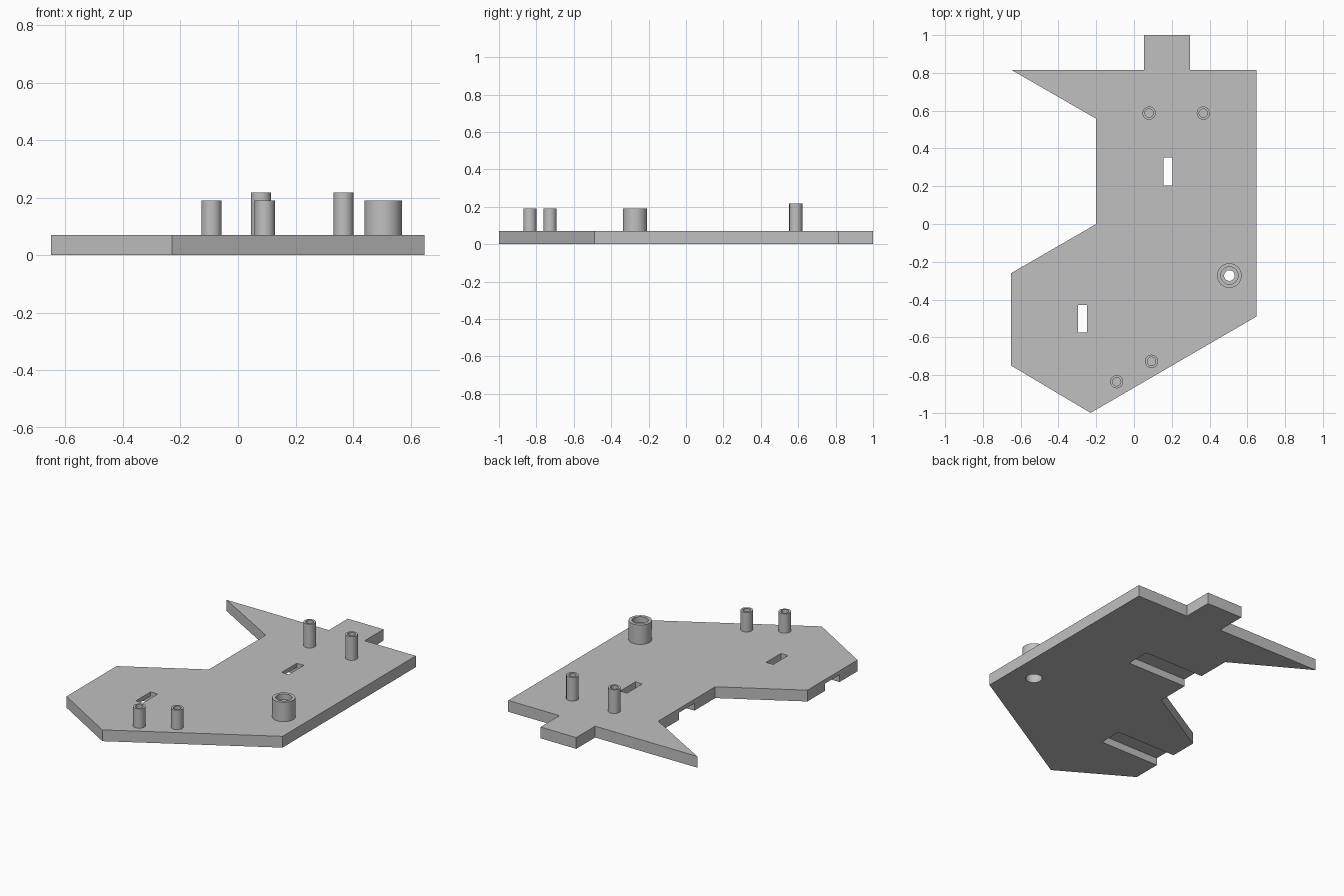
import bpy
import bmesh
import math

if "Cube" in bpy.data.objects:
    bpy.data.objects.remove(bpy.data.objects["Cube"], do_unlink=True)

PLATE_TOP = 0.07
CHANNEL_TOP = 0.045

grey = bpy.data.materials.new("plain grey")
grey.use_nodes = True
COLOUR = (0.53, 0.53, 0.53, 1)
grey.diffuse_color = COLOUR
grey.node_tree.nodes["Principled BSDF"].inputs["Base Color"].default_value = COLOUR


def finish(name, bm):
    bmesh.ops.recalc_face_normals(bm, faces=bm.faces)
    mesh = bpy.data.meshes.new(name)
    bm.to_mesh(mesh)
    bm.free()
    mesh.materials.append(grey)
    obj = bpy.data.objects.new(name, mesh)
    bpy.context.collection.objects.link(obj)
    return obj


def prism(name, outline, z0, z1):
    """Extrude a flat outline between two heights."""
    bm = bmesh.new()
    face = bm.faces.new([bm.verts.new((x, y, z0)) for x, y in outline])
    new = bmesh.ops.extrude_face_region(bm, geom=[face])["geom"]
    verts = [v for v in new if isinstance(v, bmesh.types.BMVert)]
    bmesh.ops.translate(bm, verts=verts, vec=(0, 0, z1 - z0))
    return finish(name, bm)


def box(name, x0, x1, y0, y1, z0, z1):
    return prism(name, [(x0, y0), (x1, y0), (x1, y1), (x0, y1)], z0, z1)


def lathe(name, x, y, profile, sides=48):
    """Revolve a closed (radius, height) profile about a vertical axis."""
    bm = bmesh.new()
    verts = [bm.verts.new((x + r, y, z)) for r, z in profile]
    edges = [bm.edges.new((verts[i - 1], verts[i])) for i in range(len(verts))]
    bmesh.ops.spin(bm, geom=verts + edges, cent=(x, y, 0), axis=(0, 0, 1),
                   angle=math.tau, steps=sides, use_duplicate=False)
    bmesh.ops.remove_doubles(bm, verts=bm.verts, dist=0.0001)
    # Axis edges sweep no area
    bmesh.ops.dissolve_degenerate(bm, edges=bm.edges, dist=0.0001)
    obj = finish(name, bm)
    bpy.ops.object.select_all(action="DESELECT")
    obj.select_set(True)
    bpy.context.view_layer.objects.active = obj
    bpy.ops.object.shade_smooth_by_angle(angle=math.radians(35))
    return obj


def cut(target, cutter):
    mod = target.modifiers.new("cut", "BOOLEAN")
    mod.object = cutter
    mod.solver = "EXACT"
    bpy.context.view_layer.objects.active = target
    bpy.ops.object.modifier_apply(modifier=mod.name)
    bpy.data.objects.remove(cutter, do_unlink=True)


# Base plate with rear tab and pointed horn
plate = prism("base_plate", [
    (-0.648, 0.815), (-0.2, 0.557), (-0.2, 0), (-0.65, -0.26), (-0.65, -0.75),
    (-0.23, -1), (0.648, -0.49), (0.648, 0.815), (0.297, 0.815), (0.297, 1),
    (0.052, 1), (0.052, 0.815)], 0, PLATE_TOP)

# Underside channels from the right edge, each ending in a through slot
for edge, x0, x1, y0, y1 in ((-0.2, 0.157, 0.205, 0.203, 0.352),
                             (-0.65, -0.297, -0.248, -0.575, -0.43)):
    cut(plate, box("channel_cutter", edge - 0.1, x1, y0, y1, -0.1, CHANNEL_TOP))
    cut(plate, box("slot_cutter", x0, x1, y0, y1, -0.1, 0.2))

# Bored boss with a stepped lip
BX, BY = 0.505, -0.273
OUTER, BORE, LIP = 0.065, 0.046, 0.028
cut(plate, lathe("bore_cutter", BX, BY,
                 [(0, -0.1), (BORE, -0.1), (BORE, 0.2), (0, 0.2)]))
lathe("bored_boss", BX, BY, [
    (OUTER, PLATE_TOP), (OUTER, 0.19), (BORE, 0.19), (BORE, 0.155),
    (LIP, 0.155), (LIP, PLATE_TOP), (BORE, PLATE_TOP)])

# Hollow pins, short pair in front and tall pair behind
for name, x, y, top in (("front_pin_right", -0.092, -0.835, 0.19),
                        ("front_pin_left", 0.093, -0.727, 0.19),
                        ("rear_pin_right", 0.08, 0.587, 0.217),
                        ("rear_pin_left", 0.367, 0.587, 0.217)):
    lathe(name, x, y, [(0.035, PLATE_TOP), (0.035, top),
                       (0.022, top), (0.022, PLATE_TOP)], 32)
